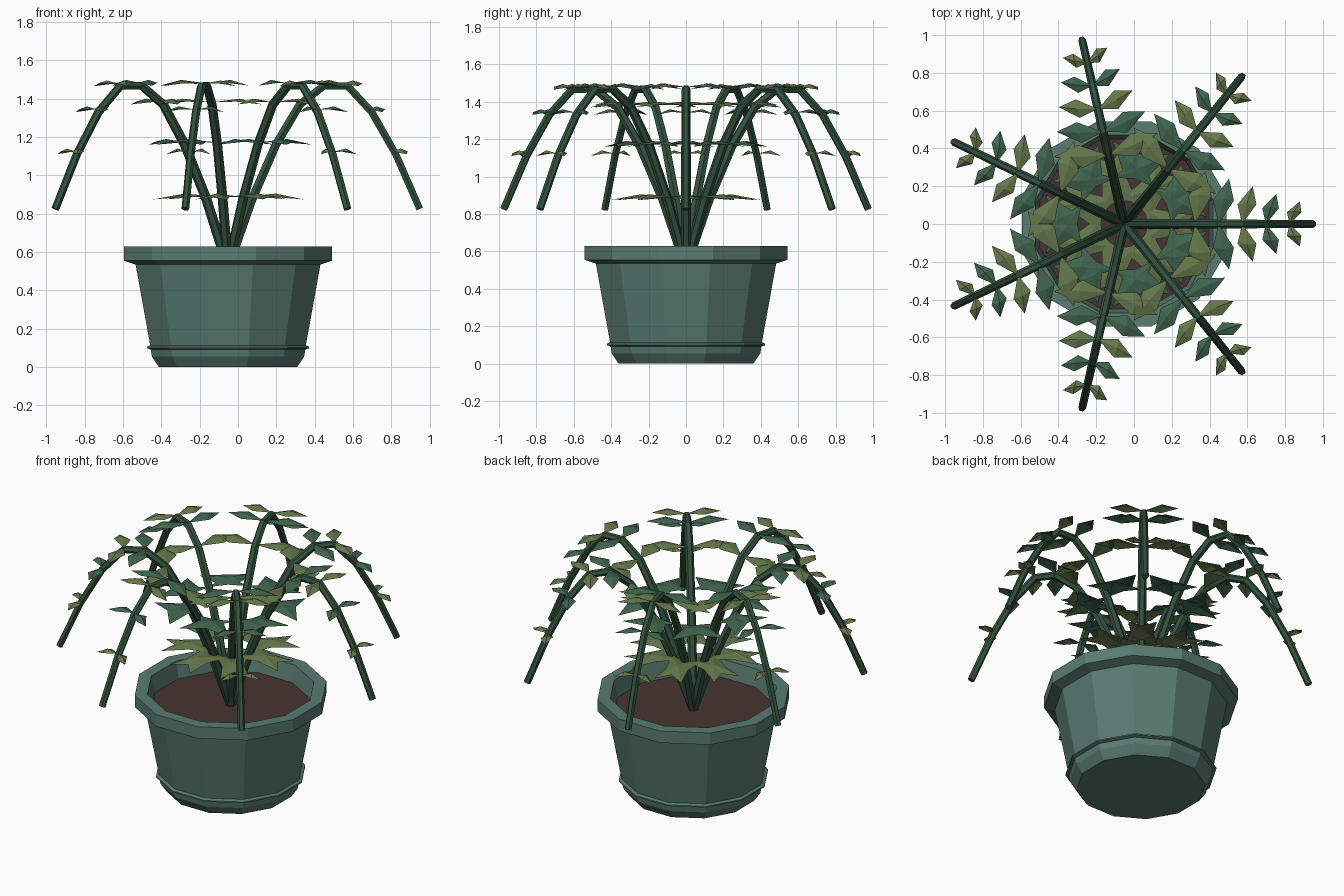
import bpy, math
from mathutils import Vector

if "Cube" in bpy.data.objects:
    bpy.data.objects.remove(bpy.data.objects["Cube"])

CX = -0.052          # plant axis
STEMS = 7
REACH = 1.0          # horizontal reach of each stem
HEIGHTS = [0.52, 0.875, 1.16, 1.37, 1.468, 1.465, 1.33, 1.11, 0.825]


def material(name, rgb):
    m = bpy.data.materials.new(name)
    m.diffuse_color = (*rgb, 1)
    m.use_nodes = True
    m.node_tree.nodes["Principled BSDF"].inputs["Base Color"].default_value = m.diffuse_color
    return m


POT = material("pot_green", (0.10, 0.20, 0.165))
SOIL = material("soil_brown", (0.06, 0.035, 0.03))
STEM = material("stem_green", (0.032, 0.085, 0.05))
LEAF_A = material("leaf_olive", (0.13, 0.19, 0.07))
LEAF_B = material("leaf_green", (0.05, 0.13, 0.075))


def make(name, verts, faces, mat):
    me = bpy.data.meshes.new(name)
    me.from_pydata([tuple(v) for v in verts], [], faces)
    me.materials.append(mat)
    me.update()
    ob = bpy.data.objects.new(name, me)
    bpy.context.collection.objects.link(ob)
    return ob


def skin(rings):
    """Bridge equal-sized rings of points and cap both ends."""
    n = len(rings[0])
    verts = [p for ring in rings for p in ring]
    faces = [(a * n + i, a * n + (i + 1) % n, (a + 1) * n + (i + 1) % n, (a + 1) * n + i)
             for a in range(len(rings) - 1) for i in range(n)]
    faces.append(tuple(reversed(range(n))))
    faces.append(tuple(range(len(verts) - n, len(verts))))
    return verts, faces


def lathe(name, profile, mat, n=12):
    """Spin (half width across flats, z) points into an n-sided solid."""
    rings = []
    for w, z in profile:
        r = w / math.cos(math.pi / n)
        rings.append([Vector((CX + r * math.cos((i + .5) * math.tau / n),
                              r * math.sin((i + .5) * math.tau / n), z)) for i in range(n)])
    return make(name, *skin(rings), mat)


# Pot with foot, moulding, flared wall, rim and hollow top
lathe("pot", [(0.36, 0), (0.397, 0.055), (0.403, 0.092), (0.422, 0.098), (0.422, 0.106),
              (0.406, 0.114), (0.482, 0.535), (0.542, 0.555), (0.542, 0.63),
              (0.47, 0.63), (0.445, 0.50)], POT)
# Soil disc
lathe("soil", [(0.44, 0.505), (0.449, 0.525)], SOIL)


def stem_point(t):
    """Point (radius, z) on the arch at t in 0..8."""
    k = min(int(t), 7)
    return Vector((REACH * t / 8, HEIGHTS[k] + (HEIGHTS[k + 1] - HEIGHTS[k]) * (t - k)))


def build_stem(name, ang, sides=6):
    radial = Vector((math.cos(ang), math.sin(ang), 0))
    side = Vector((-math.sin(ang), math.cos(ang), 0))
    rings = []
    for k in range(9):
        p = stem_point(k)
        d = (stem_point(min(k + 1, 8)) - stem_point(max(k - 1, 0))).normalized()
        normal = radial * -d.y + Vector((0, 0, d.x))
        c = Vector((CX, 0, p.y)) + radial * p.x
        r = 0.027 - 0.0008 * k
        rings.append([c + side * (-r * math.cos(i * math.tau / sides))
                      + normal * (r * math.sin(i * math.tau / sides)) for i in range(sides)])
    make(name, *skin(rings), STEM)


def build_leaves(name, ang, ks, mat):
    """Opposed pairs of folded, drooping kite leaves."""
    radial = Vector((math.cos(ang), math.sin(ang), 0))
    verts, faces = [], []
    for k in ks:
        p = stem_point(k)
        base = Vector((CX, 0, p.y + 0.012)) + radial * p.x
        length = 0.40 - 0.04 * k
        half = 0.02 + 0.15 * length
        for s in (1, -1):
            side = Vector((-math.sin(ang), math.cos(ang), 0)) * s
            n = len(verts)
            for a, b, z in [(0, 0, 0), (0.52, 0.025 - half, 0.003), (0.55, 0.025, 0.018),
                            (0.52, 0.025 + half, 0.003), (1, 0.055, -0.012)]:
                verts.append(base + side * (a * length) + radial * b + Vector((0, 0, z)))
            for f in [(0, 1, 2), (0, 2, 3), (1, 4, 2), (2, 4, 3)]:
                f = f if s < 0 else f[::-1]
                faces.append(tuple(n + i for i in f))
    ob = make(name, verts, faces, mat)
    # make every leaf face point upward
    for poly in ob.data.polygons:
        if poly.normal.z < 0:
            poly.flip()


# Seven arching stems, leaf colour alternating pair by pair
for i in range(STEMS):
    a = i * math.tau / STEMS
    build_stem(f"stem_{i + 1}", a)
    build_leaves(f"olive_leaves_{i + 1}", a, (1, 3, 5, 7), LEAF_A)
    build_leaves(f"green_leaves_{i + 1}", a, (2, 4, 6), LEAF_B)
